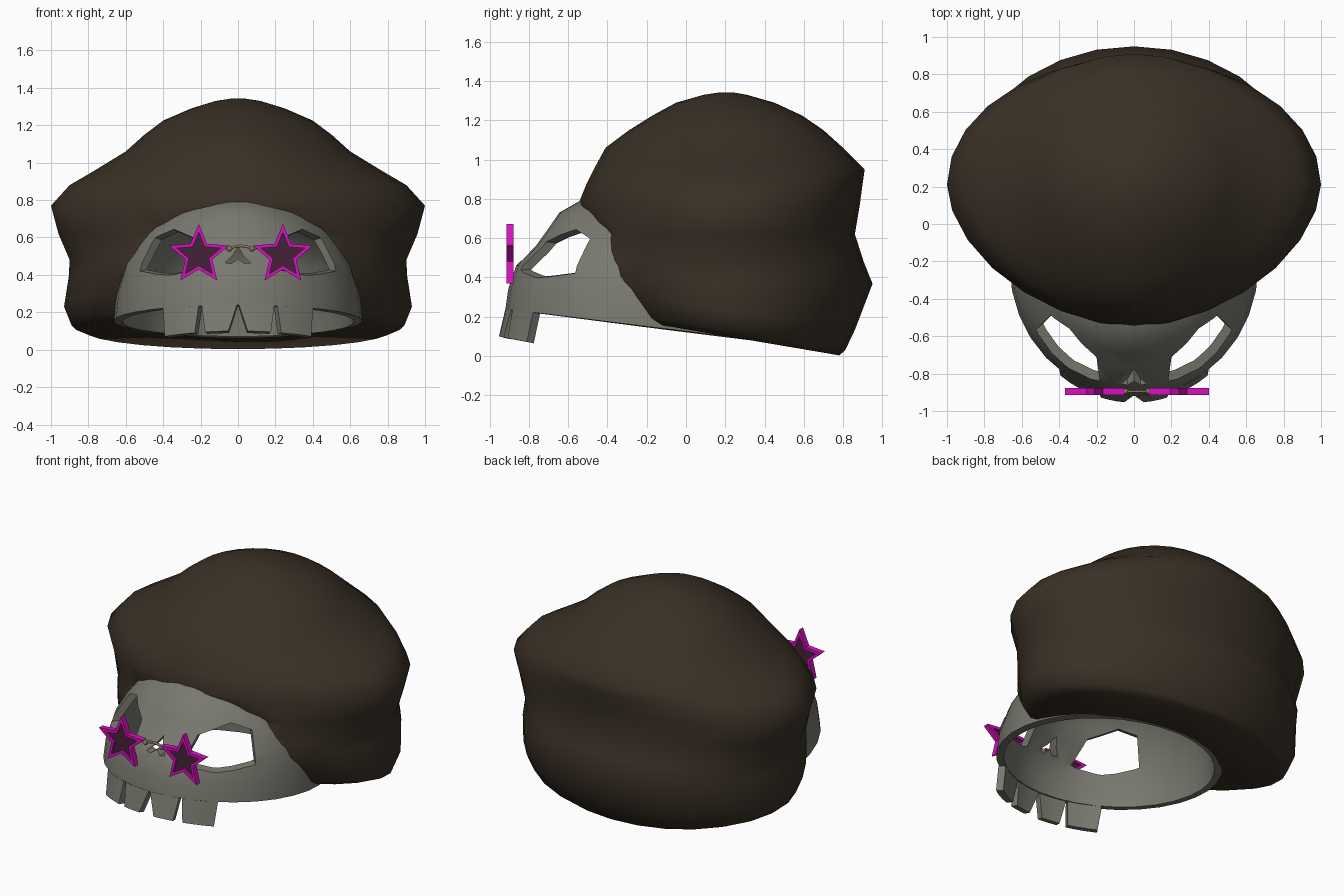
import bpy, bmesh, math
from mathutils import Vector

if "Cube" in bpy.data.objects:
    bpy.data.objects.remove(bpy.data.objects["Cube"])


def material(name, rgb):
    m = bpy.data.materials.new(name)
    m.diffuse_color = (*rgb, 1)
    m.use_nodes = True
    m.node_tree.nodes["Principled BSDF"].inputs["Base Color"].default_value = m.diffuse_color
    return m


BONE = material("bone", (0.19, 0.19, 0.16))
HAIR = material("dark_brown", (0.042, 0.030, 0.019))
PINK = material("magenta", (0.68, 0.005, 0.52))
LENS = material("dark_lens", (0.06, 0.016, 0.038))
GOLD = material("brass", (0.25, 0.2, 0.1))


def make(name, verts, faces, mat=None):
    me = bpy.data.meshes.new(name)
    me.from_pydata(verts, [], faces)
    ob = bpy.data.objects.new(name, me)
    bpy.context.collection.objects.link(ob)
    if mat:
        me.materials.append(mat)
    return ob


def activate(ob):
    bpy.ops.object.select_all(action='DESELECT')
    ob.select_set(True)
    bpy.context.view_layer.objects.active = ob


def shade(ob, deg):
    activate(ob)
    bpy.ops.object.shade_smooth_by_angle(angle=math.radians(deg))


def fix_normals(ob):
    bm = bmesh.new()
    bm.from_mesh(ob.data)
    bmesh.ops.recalc_face_normals(bm, faces=bm.faces)
    bm.to_mesh(ob.data)
    bm.free()


def thicken(ob, t):
    m = ob.modifiers.new("shell", 'SOLIDIFY')
    m.thickness, m.offset, m.use_even_offset = t, -1, True
    activate(ob)
    bpy.ops.object.modifier_apply(modifier=m.name)


def cut(ob, cutter):
    fix_normals(cutter)
    m = ob.modifiers.new("cut", 'BOOLEAN')
    m.operation, m.solver, m.object = 'DIFFERENCE', 'EXACT', cutter
    activate(ob)
    bpy.ops.object.modifier_apply(modifier=m.name)
    bpy.data.objects.remove(cutter)


def ring_point(ring, t, cy, p):
    # ring = height, half width, front y, back y, tilt (drop per unit of y)
    z, a, f, b, tilt = ring
    s, c = math.sin(t), math.cos(t)
    if c > 0:
        x, y = a * math.copysign(abs(s) ** p, s), cy + (f - cy) * c ** p
    else:
        x, y = a * s, cy - (b - cy) * c
    return (x, y, z - tilt * (y - cy))


def loft(name, rings, cy, n, p=1.0, bottom=True, mat=None):
    verts = [ring_point(r, 2 * math.pi * i / n, cy, p) for r in rings for i in range(n)]
    faces = [(k * n + i, k * n + (i + 1) % n, (k + 1) * n + (i + 1) % n, (k + 1) * n + i)
             for k in range(len(rings) - 1) for i in range(n)]
    faces.append(tuple((len(rings) - 1) * n + i for i in range(n)))
    if bottom:
        faces.append(tuple(reversed(range(n))))
    return make(name, verts, faces, mat)


def prism(name, front, back, mat=None):
    n = len(front)
    faces = [tuple(range(n)), tuple(reversed(range(n, 2 * n)))]
    faces += [(i, n + i, n + (i + 1) % n, (i + 1) % n) for i in range(n)]
    ob = make(name, front + back, faces, mat)
    fix_normals(ob)
    return ob


# skull dome: thick open shell
CY = -0.22
skull_rings = [
    (0.153, 0.665, -0.92, 0.45, 0.123), (0.30, 0.65, -0.905, 0.45, 0.06),
    (0.46, 0.605, -0.865, 0.42, 0), (0.56, 0.55, -0.765, 0.38, 0),
    (0.65, 0.48, -0.70, 0.32, 0), (0.73, 0.38, -0.645, 0.24, 0),
    (0.79, 0.26, -0.54, 0.12, 0), (0.825, 0.13, -0.40, -0.05, 0)]
skull = loft("skull", skull_rings, CY, 32, bottom=False, mat=BONE)
thicken(skull, 0.045)

# eye sockets, cut radially
eye = [(0.53, -0.57, 0.42), (0.47, -0.51, 0.605), (0.37, -0.60, 0.66),
       (0.20, -0.70, 0.58), (0.175, -0.81, 0.44), (0.36, -0.74, 0.40)]
pivot = Vector((0.1, -0.2, 0.5))
for side in (1, -1):
    far, near = [[pivot + (Vector(e) - pivot) * s for e in eye] for s in (1.4, 0.5)]
    cut(skull, prism("eye_cutter", [(side * v.x, v.y, v.z) for v in far],
                     [(side * v.x, v.y, v.z) for v in near]))

# nose opening
nose = [(0, 0.55), (0.03, 0.50), (0.068, 0.465), (0.035, 0.46), (0, 0.485),
        (-0.035, 0.46), (-0.068, 0.465), (-0.03, 0.50)]
cut(skull, prism("nose_cutter", [(x, -1.1, z) for x, z in nose], [(x, -0.6, z) for x, z in nose]))
shade(skull, 32)

# four upper teeth continuing the skull wall downwards
low = (0.0, 0.66, -0.955, 0.45, 0)
for side in (1, -1):
    for i, (t0, t1, b0, b1) in enumerate([(0.5, 17, 4.5, 15.5), (18.5, 37, 20.5, 36.5)]):
        verts = []
        for u in (0, 0.33, 0.67, 1):
            top = ring_point(skull_rings[0], math.radians(t0 + (t1 - t0) * u), CY, 1)
            x, y, _ = ring_point(low, math.radians(b0 + (b1 - b0) * u), CY, 1)
            verts += [(side * top[0], top[1], top[2]), (side * x, y, 0.1 - 0.2 * (y + 0.955))]
        faces = [(2 * k, 2 * k + 1, 2 * k + 3, 2 * k + 2)[::side] for k in range(3)]
        tooth = make(f"tooth_{i}_{'right' if side > 0 else 'left'}", verts, faces, BONE)
        thicken(tooth, 0.045)
        shade(tooth, 30)

# hair mass, hollowed where the skull sits
hair_rings = [
    (0.10, 0.82, -0.41, 0.78, 0.17), (0.13, 0.89, -0.43, 0.81, 0.17),
    (0.23, 0.93, -0.50, 0.86, 0.15), (0.39, 0.905, -0.60, 0.95, 0.03),
    (0.48, 0.90, -0.60, 0.905, 0), (0.62, 0.96, -0.51, 0.86, 0),
    (0.77, 1.0, -0.55, 0.885, 0), (0.88, 0.90, -0.505, 0.90, 0),
    (0.95, 0.78, -0.47, 0.91, 0), (1.06, 0.60, -0.41, 0.80, 0),
    (1.15, 0.50, -0.29, 0.70, 0), (1.225, 0.40, -0.17, 0.59, 0),
    (1.29, 0.25, -0.05, 0.45, 0), (1.33, 0.12, 0.09, 0.31, 0), (1.342, 0.04, 0.17, 0.24, 0)]
hair = loft("hair", hair_rings, 0.21, 28, p=1.13, mat=HAIR)
core = [(-0.4, 0.64, -0.9, 0.43, 0)] + [
    (z - 0.012, a - 0.015, f + 0.015, b - 0.015, t) for z, a, f, b, t in skull_rings]
cut(hair, loft("skull_core_cutter", core, CY, 32))
shade(hair, 70)


# star glasses
def star(cx, cz, r, y):
    return [(cx + math.sin(i * math.pi / 5) * r * (0.45 if i % 2 else 1), y,
             cz + math.cos(i * math.pi / 5) * r * (0.45 if i % 2 else 1)) for i in range(10)]


for side, cx in (("left", -0.21), ("right", 0.24)):
    cz = 0.505
    verts = [v for r in (0.168, 0.122) for y in (-0.915, -0.878) for v in star(cx, cz, r, y)]
    faces = []
    for i in range(10):
        j = (i + 1) % 10
        for a, b in ((0, 10), (10, 30), (30, 20), (20, 0)):
            faces.append((a + i, a + j, b + j, b + i))
    fix_normals(make("star_frame_" + side, verts, faces, PINK))
    prism("star_lens_" + side, star(cx, cz, 0.13, -0.902), star(cx, cz, 0.13, -0.890), LENS)

# nose bridge wire with small end beads
cu = bpy.data.curves.new("glasses_bridge", 'CURVE')
cu.dimensions, cu.bevel_depth, cu.bevel_resolution = '3D', 0.008, 1
path = [(-0.10, 0.55), (-0.05, 0.54), (-0.02, 0.55), (0.015, 0.555), (0.05, 0.55), (0.08, 0.54), (0.13, 0.55)]
sp = cu.splines.new('POLY')
sp.points.add(len(path) - 1)
for p, (x, z) in zip(sp.points, path):
    p.co = (x, -0.895, z, 1)
cu.materials.append(GOLD)
bpy.context.collection.objects.link(bpy.data.objects.new("glasses_bridge", cu))
for x in (-0.045, 0.075):
    bpy.ops.mesh.primitive_uv_sphere_add(segments=10, ring_count=6, radius=0.016, location=(x, -0.895, 0.54))
    bead = bpy.context.object
    bead.name = "bridge_bead"
    bead.data.materials.append(GOLD)
    shade(bead, 60)
